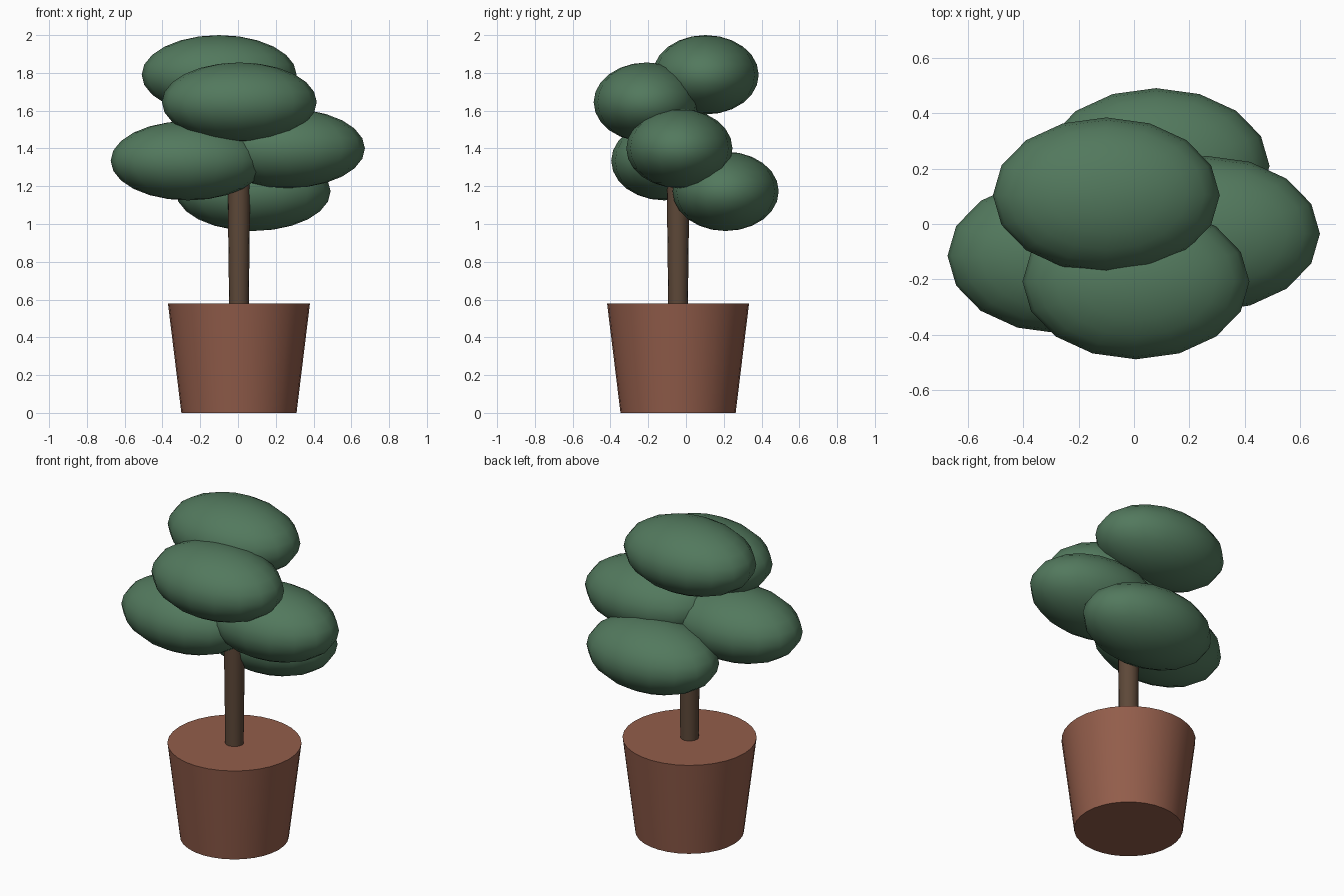
import bpy, math

if "Cube" in bpy.data.objects:
    bpy.data.objects.remove(bpy.data.objects["Cube"])


def material(name, color):
    m = bpy.data.materials.new(name)
    m.diffuse_color = (*color, 1)
    m.use_nodes = True
    m.node_tree.nodes["Principled BSDF"].inputs["Base Color"].default_value = m.diffuse_color
    return m


terracotta = material("terracotta", (0.29, 0.11, 0.07, 1)[:3])
bark = material("bark", (0.11, 0.065, 0.04))
leaf = material("leaf", (0.085, 0.19, 0.11))


def finish(name, mat):
    ob = bpy.context.object
    ob.name = name
    ob.data.materials.append(mat)
    bpy.ops.object.transform_apply(location=False, rotation=False, scale=True)
    bpy.ops.object.shade_smooth_by_angle(angle=math.radians(40))


def tapered(name, sides, r_low, r_high, z0, z1, mat):
    bpy.ops.mesh.primitive_cone_add(vertices=sides, radius1=r_low, radius2=r_high,
                                    depth=z1 - z0,
                                    location=(0.005, -0.042, (z0 + z1) / 2))
    finish(name, mat)


# pot and trunk
tapered("pot", 32, 0.305, 0.376, 0, 0.58, terracotta)
tapered("trunk", 16, 0.052, 0.062, 0.56, 1.36, bark)

# flattened foliage clumps, all the same size
clumps = {
    "foliage_top": (-0.10, 0.104, 1.79),
    "foliage_front": (0.007, -0.208, 1.645),
    "foliage_right": (0.262, -0.035, 1.40),
    "foliage_left": (-0.264, -0.115, 1.335),
    "foliage_back": (0.08, 0.21, 1.173),
}
for name, pos in clumps.items():
    bpy.ops.mesh.primitive_uv_sphere_add(segments=16, ring_count=12, radius=1, location=pos)
    bpy.context.object.scale = (0.41, 0.281, 0.21)
    finish(name, leaf)
